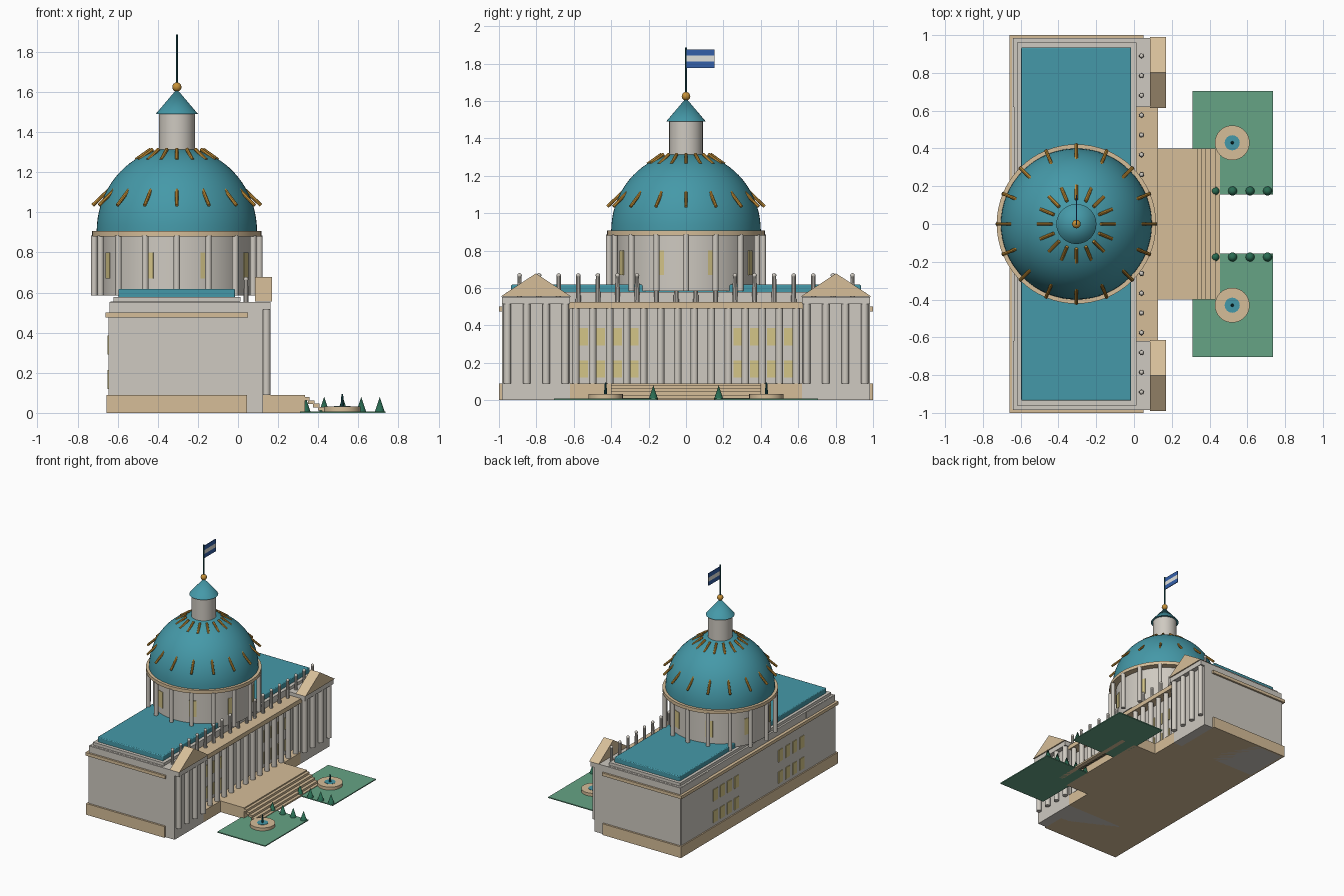
import bpy, bmesh, math
from mathutils import Matrix, Vector

if "Cube" in bpy.data.objects:
    bpy.data.objects.remove(bpy.data.objects["Cube"])


def mat(name, rgb):
    m = bpy.data.materials.new(name)
    lin = [c / 12.92 if c < 0.04 else ((c + 0.055) / 1.055) ** 2.4 for c in rgb]
    m.diffuse_color = (*lin, 1)
    m.use_nodes = True
    m.node_tree.nodes["Principled BSDF"].inputs["Base Color"].default_value = m.diffuse_color
    return m


STONE = mat("pale stone", (0.81, 0.79, 0.755))
TAN = mat("sandstone", (0.84, 0.745, 0.60))
TEAL = mat("teal roof", (0.27, 0.60, 0.66))
GOLD = mat("gold", (0.78, 0.57, 0.22))
LAWN = mat("lawn green", (0.40, 0.64, 0.52))
SHRUB = mat("dark green", (0.16, 0.42, 0.32))
GLASS = mat("window yellow", (0.83, 0.77, 0.53))
BLUE = mat("flag blue", (0.20, 0.37, 0.66))
WHITE = mat("flag white", (0.88, 0.88, 0.86))
POLE = mat("dark teal", (0.10, 0.32, 0.34))
CX = -0.305  # dome axis


def make(name, material, *parts):
    """One object from (function, arguments...) parts."""
    bm = bmesh.new()
    for fn, *args in parts:
        fn(bm, *args)
    bmesh.ops.recalc_face_normals(bm, faces=bm.faces)
    me = bpy.data.meshes.new(name)
    bm.to_mesh(me)
    bm.free()
    me.materials.append(material)
    ob = bpy.data.objects.new(name, me)
    bpy.context.collection.objects.link(ob)
    bpy.ops.object.select_all(action='DESELECT')
    ob.select_set(True)
    bpy.context.view_layer.objects.active = ob
    bpy.ops.object.shade_smooth_by_angle(angle=math.radians(35))
    return ob


def box(bm, x0, x1, y0, y1, z0, z1, turn=None):
    m = Matrix.Translation(((x0 + x1) / 2, (y0 + y1) / 2, (z0 + z1) / 2)) @ \
        Matrix.Diagonal((x1 - x0, y1 - y0, z1 - z0, 1))
    bmesh.ops.create_cube(bm, size=1, matrix=(turn or Matrix()) @ m)


def cone(bm, x, y, z0, z1, r0, r1, n=16):
    bmesh.ops.create_cone(bm, cap_ends=True, segments=n, radius1=r0, radius2=r1, depth=z1 - z0,
                          matrix=Matrix.Translation((x, y, (z0 + z1) / 2)))


def ball(bm, x, y, z, r):
    bmesh.ops.create_uvsphere(bm, u_segments=16, v_segments=10, radius=r,
                              matrix=Matrix.Translation((x, y, z)))


def rod(bm, a, b, r):
    a, b = Vector(a), Vector(b)
    rot = (b - a).to_track_quat('Z', 'Y').to_matrix().to_4x4()
    bmesh.ops.create_cone(bm, cap_ends=True, segments=8, radius1=r, radius2=r,
                          depth=(b - a).length, matrix=Matrix.Translation((a + b) / 2) @ rot)


def gable(bm, x0, x1, y0, y1, z0, z1):
    ends = [[bm.verts.new((x, y, z)) for y, z in ((y0, z0), (y1, z0), ((y0 + y1) / 2, z1))]
            for x in (x0, x1)]
    bm.faces.new(ends[0])
    bm.faces.new(ends[1])
    for i in range(3):
        j = (i + 1) % 3
        bm.faces.new((ends[0][i], ends[0][j], ends[1][j], ends[1][i]))


def dome(bm, r, z, h, n=64, rings=20):
    prof = [bm.verts.new((CX + r * math.cos(t), 0, z + h * math.sin(t)))
            for t in (math.pi / 2 * i / rings for i in range(rings + 1))]
    edges = [bm.edges.new(p) for p in zip(prof, prof[1:])]
    bmesh.ops.spin(bm, geom=prof + edges, cent=(CX, 0, 0), axis=(0, 0, 1),
                   angle=math.tau, steps=n, use_duplicate=False)
    bmesh.ops.remove_doubles(bm, verts=bm.verts, dist=1e-4)


def around(r, a):
    return CX + r * math.cos(a), r * math.sin(a)


def about(a):
    return Matrix.Translation((CX, 0, 0)) @ Matrix.Rotation(a, 4, 'Z')


ANG16 = [math.tau * i / 16 for i in range(16)]
SIDES = (-1, 1)


def sided(s, a, b):
    return (a, b) if s > 0 else (-b, -a)


# main block
make("plinth", TAN, (box, -0.655, 0.045, -1, 1, 0, 0.09))
make("main_walls", STONE, (box, -0.645, 0.05, -0.98, 0.98, 0.05, 0.5))
make("cornice", TAN, (box, -0.66, 0.05, -1, 1, 0.475, 0.5))
make("attic", STONE, (box, -0.635, 0.01, -0.975, 0.975, 0.5, 0.555),
     (box, -0.62, 0.012, -0.96, 0.96, 0.555, 0.578))
roof = make("roof", TEAL, (box, -0.597, -0.015, -0.935, 0.935, 0.57, 0.618))
bev = roof.modifiers.new("bevel", 'BEVEL')
bev.width = 0.006
bev.segments = 2

# end pavilions
make("pavilions", STONE, *[(box, -0.64, 0.125, *sided(s, 0.62, 0.985), 0, 0.553) for s in SIDES],
     *[(box, 0.1, 0.163, *sided(s, 0.62, 0.985), 0.515, 0.553) for s in SIDES])
make("pavilion_columns", STONE,
     *[(cone, 0.142, s * (0.80 + d), 0.09, 0.52, 0.02, 0.02)
       for s in SIDES for d in (-0.155, -0.052, 0.052, 0.155)])
make("pediments", TAN, *[(gable, 0.085, 0.17, *sided(s, 0.615, 0.99), 0.555, 0.678) for s in SIDES])

# central colonnade
make("portico_floor", TAN, (box, 0.04, 0.125, -0.62, 0.62, 0, 0.09))
make("portico_entablature", TAN, (box, 0.005, 0.127, -0.65, 0.65, 0.49, 0.525))
make("portico_columns", STONE,
     *[(cone, 0.1, -0.59 + 1.18 * i / 13, 0.09, 0.49, 0.02, 0.02) for i in range(14)])

# windows, front and rear
make("windows", GLASS,
     *[(box, x - 0.004, x + 0.004, s * y - 0.027, s * y + 0.027, z0, z1)
       for x in (0.051, -0.646) for s in SIDES for y in (0.28, 0.37, 0.46, 0.55)
       for z0, z1 in ((0.12, 0.213), (0.292, 0.387))])

# row of roof finials
FIN = [-0.89 + 1.78 * i / 17 for i in range(18)]
make("finials", STONE, *[(cone, 0.04, y, 0.52, 0.665, 0.014, 0.011, 10) for y in FIN],
     *[(ball, 0.04, y, 0.667, 0.012) for y in FIN])

# drum
make("drum", STONE, (cone, CX, 0, 0.585, 0.885, 0.372, 0.372, 64))
make("drum_columns", STONE, *[(cone, *around(0.412, a), 0.585, 0.885, 0.016, 0.016) for a in ANG16])
make("drum_windows", GLASS, *[(box, 0.367, 0.375, -0.027, 0.027, 0.67, 0.8, about(a + math.pi / 8))
                              for a in ANG16[::2]])
make("drum_ring", TAN, (cone, CX, 0, 0.88, 0.907, 0.422, 0.422, 64))

# dome with gold ribs
make("dome", TEAL, (dome, 0.4, 0.905, 0.42))
make("dome_ribs", GOLD,
     *[(rod, (*around(r0, a), z0), (*around(r1, a), z1), 0.009)
       for a in ANG16 for r0, z0, r1, z1 in ((0.42, 1.035, 0.315, 1.135), (0.205, 1.262, 0.13, 1.315))])

# lantern, flagpole and flag
make("lantern", STONE, (cone, CX, 0, 1.28, 1.495, 0.09, 0.09, 32))
make("lantern_roof", TEAL, (cone, CX, 0, 1.49, 1.615, 0.106, 0.0, 32))
make("gold_ball", GOLD, (ball, CX, 0, 1.625, 0.023))
make("flagpole", POLE, (cone, CX, 0, 1.63, 1.887, 0.005, 0.005, 8))
make("flag_blue_stripes", BLUE, *[(box, CX - 0.003, CX + 0.003, 0.004, 0.153, z, z + 0.033)
                                  for z in (1.777, 1.842)])
make("flag_white_stripe", WHITE, (box, CX - 0.003, CX + 0.003, 0.004, 0.153, 1.81, 1.842))

# terrace and steps
make("terrace", TAN, (box, 0.12, 0.335, -0.4, 0.4, 0, 0.09))
make("steps", TAN, *[(box, 0.325 + 0.025 * i, 0.357 + 0.025 * i, -0.4, 0.4, 0.062 - 0.017 * i, 0.08 - 0.017 * i)
                     for i in range(4)],
     (box, 0.42, 0.455, -0.4, 0.4, 0, 0.013))

# gardens
make("lawns", LAWN, *[(box, 0.31, 0.735, *sided(s, 0.155, 0.705), 0, 0.008) for s in SIDES])
make("shrubs", SHRUB, *[(cone, 0.337 + 0.0925 * i, s * 0.175, 0.005, 0.08, 0.025, 0.0, 12)
                        for s in SIDES for i in range(5)])
make("fountain_basins", TAN, *[(cone, 0.52, s * 0.43, 0.005, 0.032, 0.092, 0.092, 32) for s in SIDES])
make("fountain_water", TEAL, *[(cone, 0.52, s * 0.43, 0.03, 0.034, 0.04, 0.04, 24) for s in SIDES])
make("fountain_jets", POLE, *[(cone, 0.52, s * 0.43, 0.03, 0.095, 0.009, 0.004, 8) for s in SIDES])
